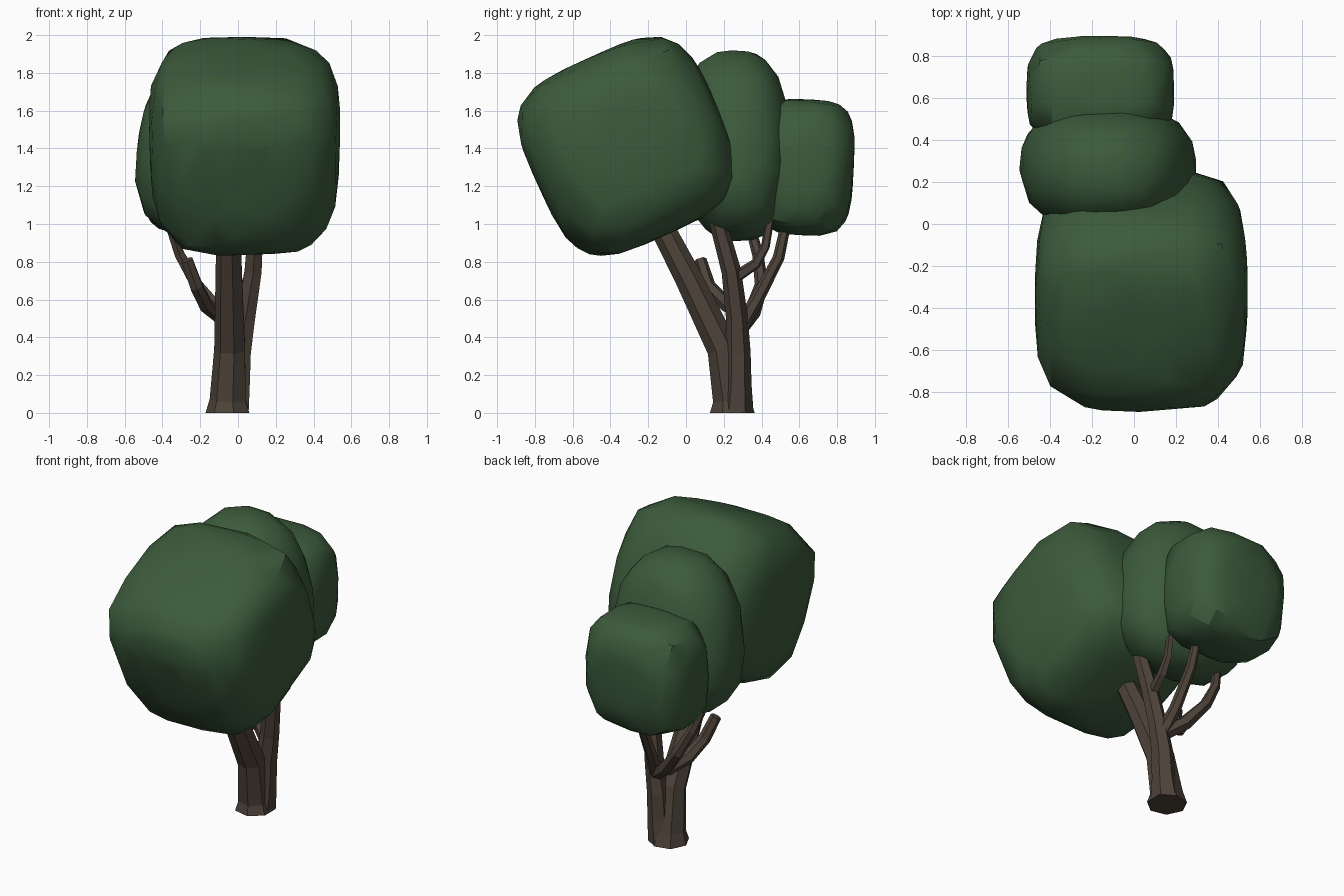
import bpy
import bmesh
import math
import random
from mathutils import Matrix, Vector

random.seed(7)

default_cube = bpy.data.objects.get("Cube")
if default_cube:
    bpy.data.objects.remove(default_cube, do_unlink=True)


def make_material(name, rgb):
    mat = bpy.data.materials.new(name)
    mat.use_nodes = True
    colour = (*rgb, 1)
    mat.diffuse_color = colour
    bsdf = mat.node_tree.nodes["Principled BSDF"]
    bsdf.inputs["Base Color"].default_value = colour
    bsdf.inputs["Roughness"].default_value = 0.9
    return mat


leaf_green = make_material("leaf green", (0.045, 0.105, 0.045))
bark_brown = make_material("bark brown", (0.075, 0.056, 0.041))


def finish(name, bm, mat, smooth_angle=None):
    bmesh.ops.recalc_face_normals(bm, faces=bm.faces[:])
    mesh = bpy.data.meshes.new(name)
    bm.to_mesh(mesh)
    bm.free()
    mesh.materials.append(mat)
    obj = bpy.data.objects.new(name, mesh)
    bpy.context.collection.objects.link(obj)
    if smooth_angle:
        bpy.ops.object.select_all(action="DESELECT")
        obj.select_set(True)
        bpy.context.view_layer.objects.active = obj
        bpy.ops.object.shade_smooth_by_angle(angle=math.radians(smooth_angle))


def foliage(name, centre, half, power, taper, tilt, count):
    """Faceted boulder: convex hull of scattered points on a rounded box."""
    points = []
    for i in range(count):
        # evenly spread directions, slightly shaken
        z = 1 - 2 * (i + 0.5) / count
        a = i * math.pi * (3 - math.sqrt(5))
        r = math.sqrt(1 - z * z)
        p = Vector((r * math.cos(a), r * math.sin(a), z))
        p += Vector([random.uniform(-0.07, 0.07) for _ in range(3)])
        p /= sum(abs(c) ** power for c in p) ** (1 / power)
        p.x *= 1 - taper * p.z
        points.append(p)
    # fit the box exactly
    low = [min(p[k] for p in points) for k in range(3)]
    high = [max(p[k] for p in points) for k in range(3)]
    turn = Matrix.Rotation(math.radians(tilt), 3, "X")
    bm = bmesh.new()
    for p in points:
        q = Vector([half[k] * (2 * (p[k] - low[k]) / (high[k] - low[k]) - 1)
                    for k in range(3)])
        bm.verts.new(turn @ q + Vector(centre))
    hull = bmesh.ops.convex_hull(bm, input=bm.verts[:])
    loose = [v for v in hull["geom_interior"] if isinstance(v, bmesh.types.BMVert)]
    bmesh.ops.delete(bm, geom=loose, context="VERTS")
    finish(name, bm, leaf_green, 30)


def limb(name, path, sides=6):
    """Tapered faceted tube through (x, y, z, radius) points."""
    bm = bmesh.new()
    spots = [Vector(p[:3]) for p in path]
    up = Vector((0, 0, 1))
    rings = []
    for i, spot in enumerate(spots):
        ahead = spots[min(i + 1, len(spots) - 1)] - spots[max(i - 1, 0)]
        if spot.z == 0:
            ahead = up
        turn = up.rotation_difference(ahead.normalized())
        ring = []
        for s in range(sides):
            a = math.tau * (s + 0.5) / sides
            offset = Vector((math.cos(a), math.sin(a), 0)) * path[i][3]
            ring.append(bm.verts.new(spot + turn @ offset))
        rings.append(ring)
    for a, b in zip(rings, rings[1:]):
        for s in range(sides):
            t = (s + 1) % sides
            bm.faces.new((a[s], a[t], b[t], b[s]))
    bm.faces.new(rings[0][::-1])
    bm.faces.new(rings[-1])
    finish(name, bm, bark_brown)


# Leaf masses
foliage("front_foliage", (0.035, -0.307, 1.412), (0.505, 0.52, 0.512), 3.8, -0.03, 24.5, 170)
foliage("middle_foliage", (-0.125, 0.268, 1.415), (0.42, 0.29, 0.505), 2.6, 0.16, 3, 110)
foliage("back_foliage", (-0.16, 0.632, 1.3), (0.35, 0.256, 0.36), 3.8, 0, -3, 120)

# Main trunk leaning forward, with a flared foot
limb("main_trunk", [(-0.05, 0.245, 0, 0.122), (-0.05, 0.24, 0.07, 0.1),
                    (-0.04, 0.195, 0.34, 0.086), (-0.045, 0.01, 0.72, 0.074),
                    (-0.05, -0.2, 1.12, 0.062)], 7)

# Second, more upright stem
limb("second_stem", [(-0.02, 0.27, 0, 0.088), (0, 0.275, 0.15, 0.072),
                     (0.01, 0.275, 0.32, 0.067), (0.04, 0.27, 0.5, 0.058),
                     (0.08, 0.24, 0.75, 0.052), (0.1, 0.15, 1.08, 0.044)])

# Limbs growing out of the stems
limb("side_limb", [(0.02, 0.28, 0.44, 0.045), (-0.1, 0.35, 0.53, 0.045),
                   (-0.22, 0.4, 0.68, 0.036), (-0.31, 0.38, 0.84, 0.03),
                   (-0.37, 0.33, 1.02, 0.026)])
limb("broken_limb", [(-0.09, 0.33, 0.51, 0.042), (-0.17, 0.22, 0.57, 0.04),
                     (-0.22, 0.12, 0.67, 0.038), (-0.27, 0.075, 0.81, 0.034)])
limb("back_limb", [(0.02, 0.28, 0.44, 0.045), (-0.01, 0.37, 0.59, 0.036),
                   (-0.03, 0.49, 0.82, 0.031), (-0.05, 0.54, 1.05, 0.026)])
limb("thin_limb", [(0.07, 0.25, 0.71, 0.034), (0.09, 0.37, 0.79, 0.029),
                   (0.09, 0.42, 0.88, 0.025), (0.09, 0.45, 1.05, 0.021)], 5)
